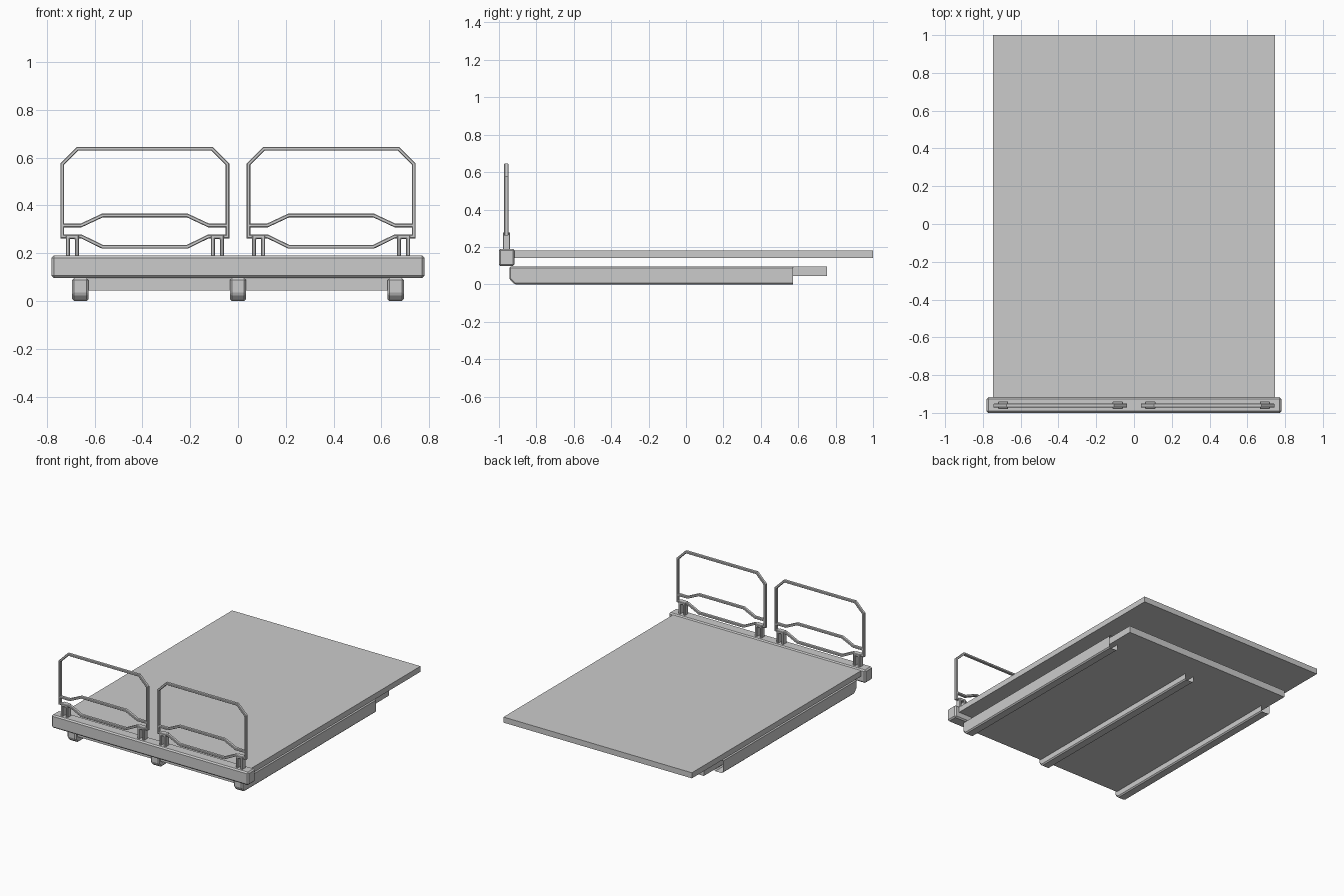
import bpy, bmesh
from mathutils import Vector

if "Cube" in bpy.data.objects:
    bpy.data.objects.remove(bpy.data.objects["Cube"])


def finish(name, bm):
    bmesh.ops.recalc_face_normals(bm, faces=bm.faces)
    me = bpy.data.meshes.new(name)
    bm.to_mesh(me)
    bm.free()
    ob = bpy.data.objects.new(name, me)
    bpy.context.collection.objects.link(ob)
    return ob


def bevel(ob, width):
    m = ob.modifiers.new("bevel", 'BEVEL')
    m.width, m.segments = width, 1
    m.limit_method = 'ANGLE'


def mirror(ob):
    ob.modifiers.new("mirror", 'MIRROR').use_axis[0] = True


def prism(name, pts, direction, open_back=None):
    """Extrude a closed outline along a vector."""
    bm = bmesh.new()
    f = bm.faces.new([bm.verts.new(p) for p in pts])
    r = bmesh.ops.extrude_face_region(bm, geom=[f], use_keep_orig=True)
    vs = [v for v in r['geom'] if isinstance(v, bmesh.types.BMVert)]
    bmesh.ops.translate(bm, vec=direction, verts=vs)
    bmesh.ops.recalc_face_normals(bm, faces=bm.faces)
    if open_back is not None:
        dead = [g for g in bm.faces if all(abs(v.co.y - open_back) < 1e-4 for v in g.verts)]
        bmesh.ops.delete(bm, geom=dead, context='FACES')
    return finish(name, bm)


def box(name, x, y, z):
    pts = [(x[0], y[0], z[0]), (x[1], y[0], z[0]), (x[1], y[1], z[0]), (x[0], y[1], z[0])]
    return prism(name, pts, (0, 0, z[1] - z[0]))


def bar(name, path, closed, y=-0.961, h=0.0078, d=0.011, c=0.003):
    """Sweep a chamfered square section along an x-z path with mitred corners."""
    bm = bmesh.new()
    pts = [Vector(p) for p in path]
    n = len(pts)
    sect = [(h, -d + c), (h, d - c), (h - c, d), (c - h, d),
            (-h, d - c), (-h, c - d), (c - h, -d), (h - c, -d)]
    rings = []
    for i, p in enumerate(pts):
        a = (p - pts[i - 1]).normalized() if closed or i else None
        b = (pts[(i + 1) % n] - p).normalized() if closed or i < n - 1 else a
        a = a or b
        na, nb = Vector((-a.y, a.x)), Vector((-b.y, b.x))
        m = (na + nb) / (1 + na.dot(nb))
        rings.append([bm.verts.new((p.x + m.x * s, y + t, p.y + m.y * s)) for s, t in sect])
    for i in range(n if closed else n - 1):
        r, q = rings[i], rings[(i + 1) % n]
        for k in range(8):
            bm.faces.new((r[k], r[(k + 1) % 8], q[(k + 1) % 8], q[k]))
    if not closed:
        bm.faces.new(rings[0])
        bm.faces.new(rings[-1])
    return finish(name, bm)


# flat decks
box("deck", (-0.747, 0.747), (-0.93, 1.0), (0.142, 0.182))
box("lower_plate", (-0.67, 0.67), (-0.925, 0.755), (0.045, 0.094))

# front cross beam
bevel(box("front_beam", (-0.78, 0.78), (-1.0, -0.917), (0.097, 0.19)), 0.009)

# three floor runners with sloped noses and open rear ends
for name, cx in (("left_runner", -0.66), ("centre_runner", 0), ("right_runner", 0.66)):
    outline = [(-0.945, 0.096), (-0.945, 0.028), (-0.918, 0), (0.573, 0), (0.573, 0.096)]
    ob = prism(name, [(cx - 0.034, y, z) for y, z in outline], (0.068, 0, 0), open_back=0.573)
    bevel(ob, 0.008)

# guard hoops: outer loop with dipped bottom rail, plus raised middle rail
CX = -0.39
half = [(0.177, 0.227), (0.265, 0.27), (0.346, 0.27), (0.346, 0.573), (0.281, 0.638)]
loop = half + [(-x, z) for x, z in reversed(half)]
mirror(bar("guard_hoop", [(CX + x, z) for x, z in loop], True))
mid = [(0.346, 0.316), (0.268, 0.316), (0.178, 0.358)]
rail = mid + [(-x, z) for x, z in reversed(mid)]
mirror(bar("guard_middle_rail", [(CX + x, z) for x, z in rail], False))

# slotted brackets holding the hoops on the beam
u = [(-0.027, 0.185), (-0.027, 0.278), (0.027, 0.278), (0.027, 0.185),
     (0.011, 0.185), (0.011, 0.26), (-0.011, 0.26), (-0.011, 0.185)]
for name, cx in (("outer_bracket", -0.693), ("inner_bracket", -0.086)):
    ob = prism(name, [(cx + x, -0.979, z) for x, z in u], (0, 0.039, 0))
    bevel(ob, 0.003)
    mirror(ob)
